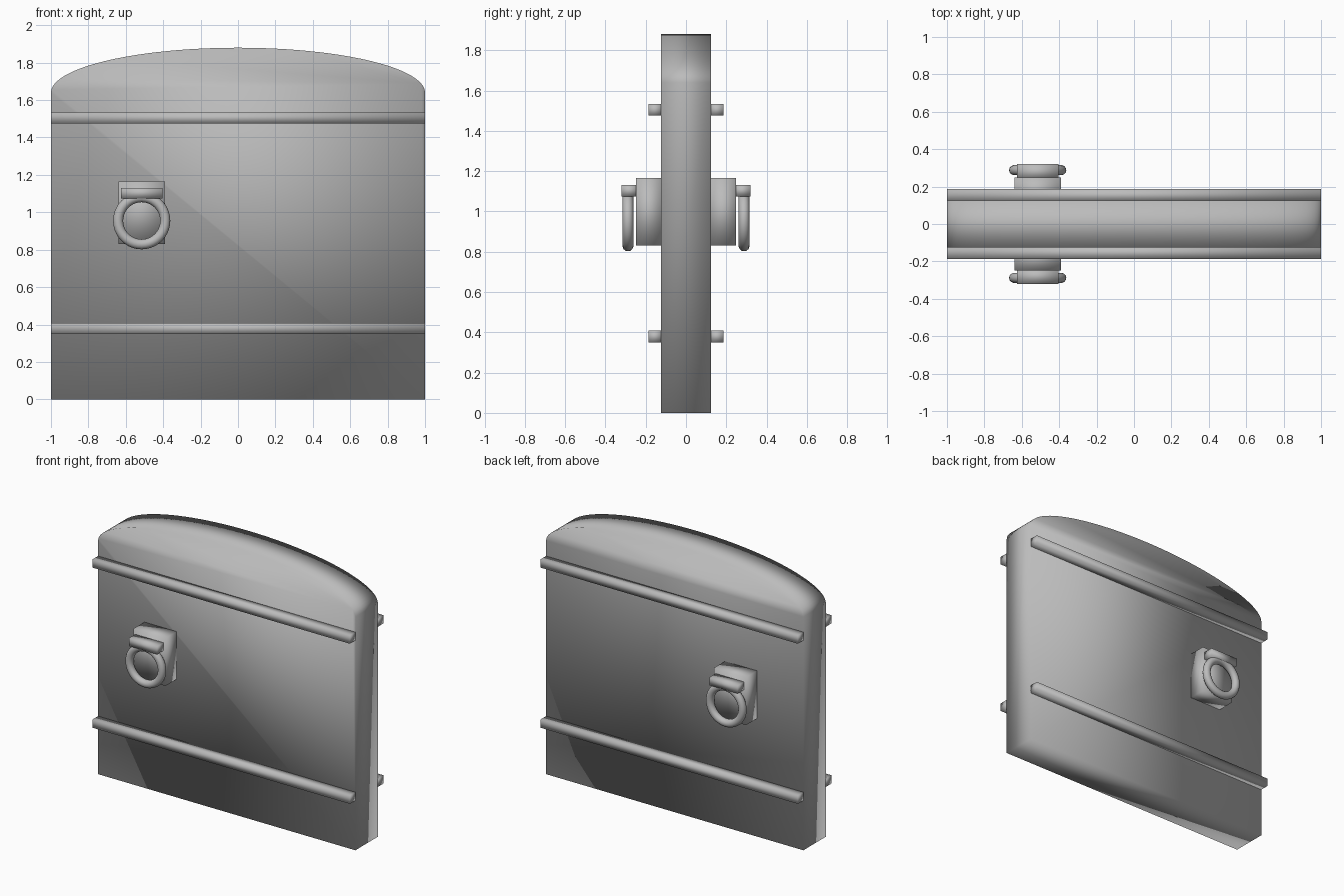
import bpy, bmesh, math
from mathutils import Matrix

cube = bpy.data.objects.get("Cube")
if cube:
    bpy.data.objects.remove(cube, do_unlink=True)

# One plain grey for everything
grey = bpy.data.materials.new("stone_grey")
grey.use_nodes = True
COLOUR = (0.5, 0.5, 0.5, 1)
grey.diffuse_color = COLOUR
grey.node_tree.nodes["Principled BSDF"].inputs["Base Color"].default_value = COLOUR


def finish(name, bm, smooth=True):
    bmesh.ops.recalc_face_normals(bm, faces=bm.faces)
    for f in bm.faces:
        f.smooth = smooth
    mesh = bpy.data.meshes.new(name)
    bm.to_mesh(mesh)
    bm.free()
    mesh.materials.append(grey)
    ob = bpy.data.objects.new(name, mesh)
    bpy.context.collection.objects.link(ob)
    return ob


def box(name, x, y, z, smooth=True):
    """Box from (min, max) pairs on each axis."""
    bm = bmesh.new()
    bmesh.ops.create_cube(bm, size=1)
    for v in bm.verts:
        for i, (lo, hi) in enumerate((x, y, z)):
            v.co[i] = lo if v.co[i] < 0 else hi
    return finish(name, bm, smooth)


# Arched door slab: half-ellipse top over straight sides
HALF, SPRING, RISE, STEPS = 0.125, 1.64, 0.24, 48
outline = [(-1, 0), (1, 0)]
for i in range(STEPS + 1):
    a = math.pi * i / STEPS
    outline.append((math.cos(a), SPRING + RISE * math.sin(a)))
bm = bmesh.new()
face = bm.faces.new([bm.verts.new((x, -HALF, z)) for x, z in outline])
ext = bmesh.ops.extrude_face_region(bm, geom=[face])
for g in ext["geom"]:
    if isinstance(g, bmesh.types.BMVert):
        g.co.y = HALF
finish("door_slab", bm)

KX = -0.515  # knocker centre
for side, s in (("front", -1), ("back", 1)):
    def span(near, far):
        return tuple(sorted((s * near, s * far)))

    # Horizontal straps
    for label, z in (("lower", 0.35), ("upper", 1.475)):
        box(f"{side}_{label}_strap", (-1, 1), span(0.12, 0.187), (z, z + 0.058))

    # Knocker mount and the clasp that holds the ring
    box(f"{side}_knocker_block", (KX - 0.125, KX + 0.125), span(0.12, 0.248), (0.83, 1.165))
    box(f"{side}_ring_clasp", (KX - 0.11, KX + 0.11), span(0.24, 0.32), (1.075, 1.13))

    # Hanging ring: a circle swept round the y axis
    bm = bmesh.new()
    R, r, n, m = 0.126, 0.027, 40, 14
    rings = []
    for i in range(n):
        a = 2 * math.pi * i / n
        ring = []
        for j in range(m):
            b = 2 * math.pi * j / m
            d = R + r * math.cos(b)
            ring.append(bm.verts.new((KX + d * math.cos(a), s * 0.288 + r * math.sin(b),
                                      0.955 + d * math.sin(a))))
        rings.append(ring)
    for i in range(n):
        p, q = rings[i], rings[(i + 1) % n]
        for j in range(m):
            k = (j + 1) % m
            bm.faces.new((p[j], q[j], q[k], p[k]))
    finish(f"{side}_knocker_ring", bm)
